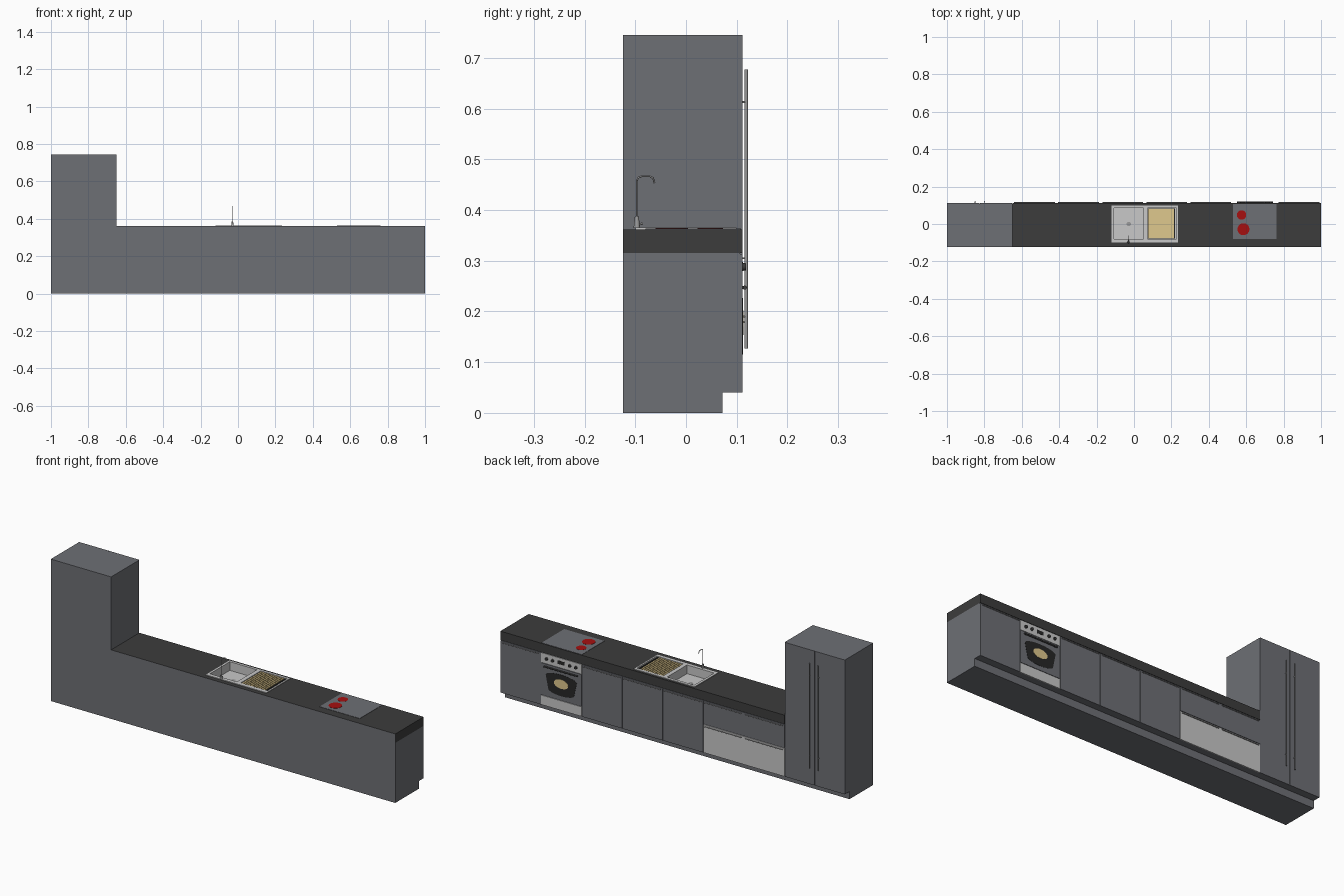
import bpy, bmesh, math
from mathutils import Vector

if "Cube" in bpy.data.objects:
    bpy.data.objects.remove(bpy.data.objects["Cube"])


def material(name, rgb):
    m = bpy.data.materials.new(name)
    m.diffuse_color = (*rgb, 1)
    m.use_nodes = True
    m.node_tree.nodes["Principled BSDF"].inputs["Base Color"].default_value = m.diffuse_color
    return m


GREY = material("cabinet grey", (0.155, 0.16, 0.178))
DARK = material("worktop charcoal", (0.046, 0.046, 0.046))
LIGHT = material("light steel", (0.58, 0.58, 0.58))
METAL = material("handle metal", (0.32, 0.32, 0.32))
BLACK = material("oven black", (0.02, 0.02, 0.02))
TAN = material("wood tan", (0.74, 0.58, 0.27))
RED = material("burner red", (0.38, 0.005, 0.005))


def finish(name, bm, mat):
    bmesh.ops.recalc_face_normals(bm, faces=bm.faces)
    me = bpy.data.meshes.new(name)
    bm.to_mesh(me)
    bm.free()
    me.materials.append(mat)
    ob = bpy.data.objects.new(name, me)
    bpy.context.collection.objects.link(ob)
    return ob


def boxes(name, mat, *bounds):
    """One object made of boxes, each (x0, x1, y0, y1, z0, z1)."""
    bm = bmesh.new()
    for x0, x1, y0, y1, z0, z1 in bounds:
        vs = bmesh.ops.create_cube(bm, size=1)["verts"]
        for v in vs:
            v.co = Vector((x1 if v.co.x > 0 else x0,
                           y1 if v.co.y > 0 else y0,
                           z1 if v.co.z > 0 else z0))
    return finish(name, bm, mat)


def prism(name, mat, pts, axis, a, b):
    """Extrude a 2D profile from a to b: axis X uses (y, z), Y uses (x, z)."""
    def put(p, t):
        return (t, p[0], p[1]) if axis == "X" else (p[0], t, p[1])
    bm = bmesh.new()
    f = bm.faces.new([bm.verts.new(put(p, a)) for p in pts])
    ext = bmesh.ops.extrude_face_region(bm, geom=[f])["geom"]
    move = Vector(put((0, 0), b - a))
    bmesh.ops.translate(bm, vec=move, verts=[g for g in ext if isinstance(g, bmesh.types.BMVert)])
    return finish(name, bm, mat)


def rod(name, mat, p, q, r, r2=None, sides=16):
    """Cylinder or cone between two points."""
    p, q = Vector(p), Vector(q)
    bm = bmesh.new()
    bmesh.ops.create_cone(bm, cap_ends=True, segments=sides, radius1=r,
                          radius2=r if r2 is None else r2, depth=(q - p).length)
    rot = Vector((0, 0, 1)).rotation_difference(q - p).to_matrix()
    for v in bm.verts:
        v.co = rot @ v.co + (p + q) / 2
    for f in bm.faces:
        f.smooth = len(f.verts) == 4
    for e in bm.edges:
        e.smooth = all(len(f.verts) == 4 for f in e.link_faces)
    return finish(name, bm, mat)


BACK, FRONT, TOP = -0.124, 0.111, 0.362
BODY, TOE, CTR = FRONT - 0.005, 0.04, 0.315
TX, W = -0.65, 1.65 / 7
G = 0.0012

# Carcasses with recessed toe kick
for name, x0, x1, top in (("base_cabinets", TX, 1, CTR), ("tall_cabinet", -1, TX, 0.745)):
    prism(name, GREY, [(BACK, 0), (0.072, 0), (0.072, TOE), (BODY, TOE), (BODY, top), (BACK, top)],
          "X", x0, x1)

# Tall cabinet doors and long bar handles
TM = (-1 + TX) / 2
for s in (-1, 1):
    x0, x1 = sorted((TM + s * G, TM + s * (0.175 - G * (s > 0))))
    boxes("tall_door", GREY, (x0, x1, BODY, FRONT, TOE, 0.745))
    hx = TM + s * 0.025
    rod("tall_handle", METAL, (hx, 0.1188, 0.127), (hx, 0.1188, 0.677), 0.0032)
    for z in (0.19, 0.613):
        rod("handle_post", METAL, (hx, FRONT, z), (hx, 0.1188, z), 0.002, sides=8)

# Worktop around the sink opening, with a grey back face
SX0, SX1, SY0, SY1 = -0.115, 0.23, -0.095, 0.095
top = boxes("worktop", DARK,
            (TX, SX0, BACK, FRONT, CTR, TOP), (SX1, 1, BACK, FRONT, CTR, TOP),
            (SX0, SX1, BACK, SY0, CTR, TOP), (SX0, SX1, SY1, FRONT, CTR, TOP))
top.data.materials.append(GREY)
for f in top.data.polygons:
    if f.normal.y < -0.5 and f.center.y < BACK + 0.001:
        f.material_index = 1


# Base units counted from the tall cabinet: two drawer units, doors, oven, door
def front(name, mat, i, z0, z1):
    x0, x1 = TX + i * W + G, TX + (i + 1) * W - G
    boxes(name, mat, (x0, x1, BODY, FRONT, z0, z1))
    rod(name + "_handle", METAL, (x0 + 0.008, FRONT + 0.0035, z1 - 0.008),
        (x1 - 0.008, FRONT + 0.0035, z1 - 0.008), 0.002, sides=8)
    boxes(name + "_handle_posts", METAL,
          *[(x - 0.0015, x + 0.0015, FRONT - 0.001, FRONT + 0.003, z1 - 0.0095, z1 - 0.0065)
            for x in (x0 + 0.02, x1 - 0.02)])


for i in (0, 1):
    front("upper_drawer", GREY, i, 0.19, CTR - 0.002)
    front("lower_drawer", LIGHT, i, TOE, 0.187)
for i in (2, 3, 4, 6):
    front("base_door", GREY, i, TOE, CTR - 0.002)

# Oven: control panel, door, arched window with a dish, bottom drawer
OX0, OX1 = TX + 5 * W + G, TX + 6 * W - G
OM = (OX0 + OX1) / 2
boxes("oven_control_panel", LIGHT, (OX0, OX1, BODY, FRONT, 0.262, CTR - 0.002))
boxes("oven_door", GREY, (OX0, OX1, BODY, FRONT, 0.092, 0.26))
boxes("oven_drawer", LIGHT, (OX0, OX1, BODY, FRONT, TOE, 0.09))
boxes("oven_display", BLACK, (OM - 0.02, OM + 0.02, FRONT, FRONT + 0.001, 0.28, 0.298))
for dx in (-0.085, -0.05, 0.05, 0.085):
    rod("oven_knob", DARK, (OM + dx, FRONT, 0.288), (OM + dx, FRONT + 0.007, 0.288), 0.008, 0.007)
rod("oven_handle", DARK, (OX0 + 0.02, 0.116, 0.247), (OX1 - 0.02, 0.116, 0.247), 0.004)
boxes("oven_handle_posts", DARK, *[(x - 0.003, x + 0.003, FRONT, 0.116, 0.244, 0.25)
                                   for x in (OX0 + 0.03, OX1 - 0.03)])
arch = [(OM + 0.09 * math.cos(a), 0.205 + 0.022 * math.sin(a))
        for a in [math.pi * k / 12 for k in range(13)]]
foot = [(OM + 0.075 * math.cos(a), 0.135 + 0.02 * math.sin(a))
        for a in [math.pi + math.pi * k / 12 for k in range(13)]]
prism("oven_window", BLACK, arch + foot, "Y", FRONT, FRONT + 0.001)
prism("oven_dish", TAN, [(OM + 0.042 * math.cos(a), 0.178 + 0.024 * math.sin(a))
                         for a in [math.tau * k / 20 for k in range(20)]],
      "Y", FRONT + 0.001, FRONT + 0.002)

# Hob with two burners
boxes("hob_plate", GREY, (OX0, OX1, -0.08, 0.108, TOP, TOP + 0.0015))
for x, y, r in ((0.575, 0.048, 0.025), (0.585, -0.028, 0.032)):
    rod("burner", RED, (x, y, TOP + 0.001), (x, y, TOP + 0.0025), r, sides=32)

# Sink: rim, basin walls and floor
RZ, B0, B1, BX, D0, D1 = 0.3655, -0.08, 0.085, -0.107, 0.05, 0.072
boxes("sink_rim", LIGHT,
      (-0.12, BX, -0.1, 0.1, 0.36, RZ), (0.226, 0.235, -0.1, 0.1, 0.36, RZ),
      (BX, 0.226, -0.1, B0, 0.36, RZ), (BX, 0.226, B1, 0.1, 0.36, RZ),
      (D0, D1, B0, B1, 0.36, RZ))
boxes("sink_basin", LIGHT,
      (SX0, SX1, SY0, SY1, 0.316, 0.32),
      (SX0, BX, B0, B1, 0.32, 0.36), (D0, D1, B0, B1, 0.32, 0.36), (0.226, SX1, B0, B1, 0.32, 0.36),
      (SX0, SX1, SY0, B0, 0.32, 0.36), (SX0, SX1, B1, SY1, 0.32, 0.36))
rod("sink_drain", METAL, (-0.028, 0.0, 0.319), (-0.028, 0.0, 0.3215), 0.012)

# Slatted wooden draining board
boxes("drain_board", TAN, (0.074, 0.213, B0 + 0.002, B1 - 0.002, 0.352, 0.359))
boxes("drain_slats", TAN, *[(0.076 + k * 0.0125, 0.084 + k * 0.0125, B0 + 0.002, B1 - 0.002, 0.359, 0.364)
                            for k in range(11)])
boxes("drain_board_edge", DARK, (0.215, 0.219, B0 + 0.002, B1 - 0.002, 0.352, 0.364))

# Tap: body, lever and swan-neck spout
FX, FY = -0.03, -0.097
rod("tap_body", METAL, (FX, FY, RZ - 0.001), (FX, FY, 0.387), 0.0065, 0.004)
rod("tap_lever", METAL, (FX, FY, 0.37), (FX, FY + 0.012, 0.374), 0.002, sides=8)
cu = bpy.data.curves.new("tap_spout", "CURVE")
cu.dimensions = "3D"
cu.bevel_depth, cu.bevel_resolution, cu.use_fill_caps = 0.0018, 2, True
path = [(FY, 0.385), (FY, 0.458), (FY + 0.003, 0.464), (FY + 0.009, 0.4665),
        (FY + 0.026, 0.4665), (FY + 0.032, 0.463), (FY + 0.035, 0.453)]
sp = cu.splines.new("POLY")
sp.points.add(len(path) - 1)
for pt, (y, z) in zip(sp.points, path):
    pt.co = (FX, y, z, 1)
cu.materials.append(METAL)
bpy.context.collection.objects.link(bpy.data.objects.new("tap_spout", cu))
